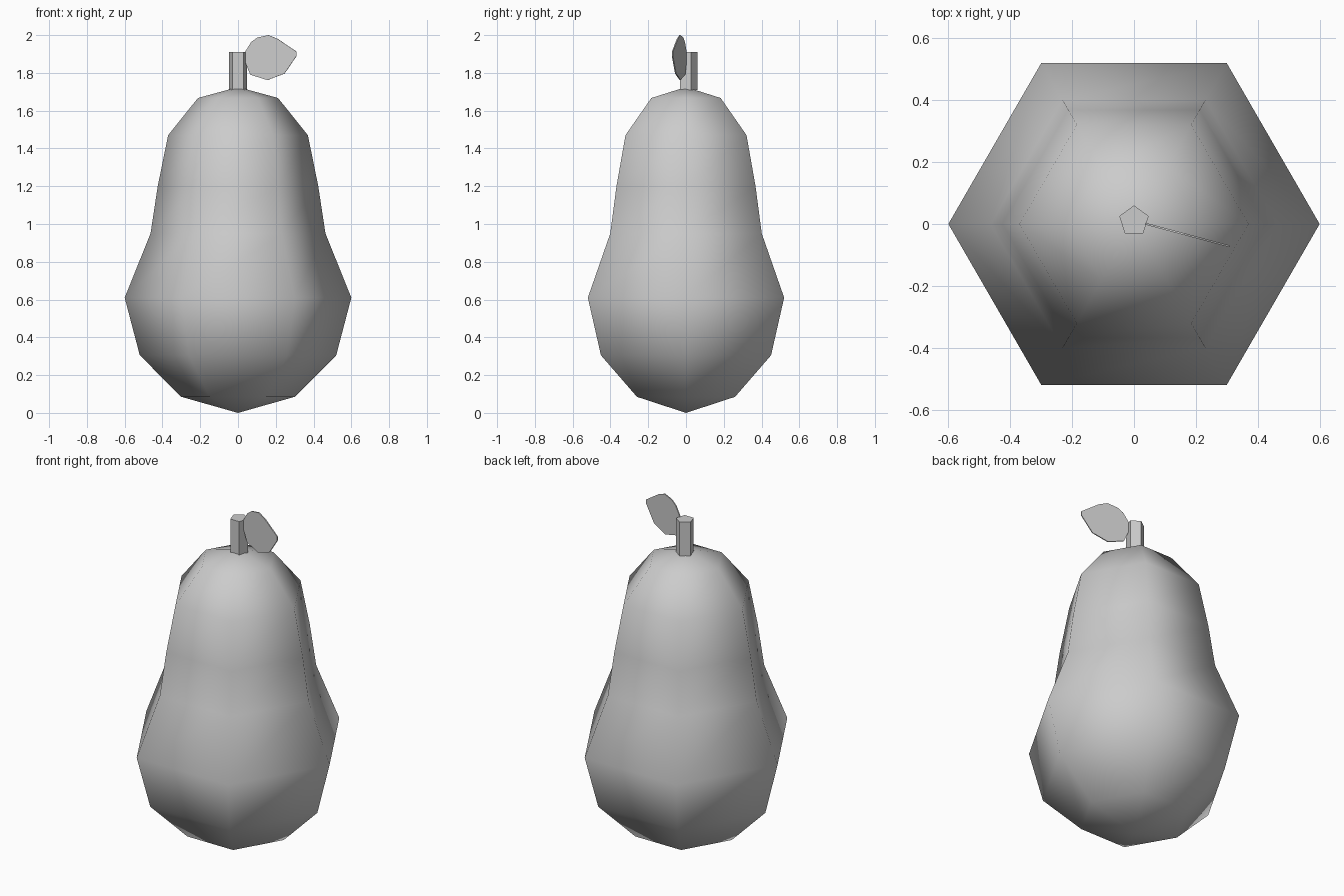
import bpy, bmesh
from math import sin, cos, pi, radians

if "Cube" in bpy.data.objects:
    bpy.data.objects.remove(bpy.data.objects["Cube"])


def make(name, bm, smooth=False):
    bmesh.ops.recalc_face_normals(bm, faces=bm.faces)
    me = bpy.data.meshes.new(name)
    bm.to_mesh(me)
    bm.free()
    for p in me.polygons:
        p.use_smooth = smooth
    ob = bpy.data.objects.new(name, me)
    bpy.context.collection.objects.link(ob)
    return ob


# pear body: six-sided turned profile with pointed ends
profile = [(0.30, 0.085), (0.52, 0.305), (0.60, 0.61), (0.463, 0.95),
           (0.425, 1.2), (0.37, 1.47), (0.212, 1.667)]
bm = bmesh.new()
rings = [[bm.verts.new((r * cos(i * pi / 3), r * sin(i * pi / 3), z)) for i in range(6)]
         for r, z in profile]
bottom, top = bm.verts.new((0, 0, 0)), bm.verts.new((0, 0, 1.725))
for i in range(6):
    j = (i + 1) % 6
    for a, b in zip(rings, rings[1:]):
        bm.faces.new((a[i], a[j], b[j], b[i]))
    bm.faces.new((rings[0][j], rings[0][i], bottom))
    bm.faces.new((rings[-1][i], rings[-1][j], top))
make("pear_body", bm, smooth=True)

# stem: five-sided prism
bm = bmesh.new()
ring = [bm.verts.new((0.05 * cos(pi / 2 + i * 2 * pi / 5),
                      0.01 + 0.05 * sin(pi / 2 + i * 2 * pi / 5), 1.71)) for i in range(5)]
face = bm.faces.new(ring)
ext = bmesh.ops.extrude_face_region(bm, geom=[face], use_keep_orig=True)
for v in ext["geom"]:
    if isinstance(v, bmesh.types.BMVert):
        v.co.z = 1.91
make("stem", bm)

# leaf: thin upright outline, swung forward about the stem
outline = [(0.037, 1.91), (0.071, 1.964), (0.103, 1.987), (0.161, 2.0), (0.21, 1.98),
           (0.31, 1.912), (0.31, 1.89), (0.246, 1.796), (0.156, 1.762),
           (0.066, 1.79), (0.037, 1.86)]
a = radians(-15)
bm = bmesh.new()
sides = []
for t in (-0.003, 0.003):
    sides.append([bm.verts.new((x - t * sin(a), (x - 0.04) * math_t + t * cos(a), z))
                  for math_t in (sin(a) / cos(a),) for x, z in outline])
n = len(outline)
for s in sides:
    bm.faces.new(s)
for i in range(n):
    j = (i + 1) % n
    bm.faces.new((sides[0][i], sides[0][j], sides[1][j], sides[1][i]))
make("leaf", bm)
